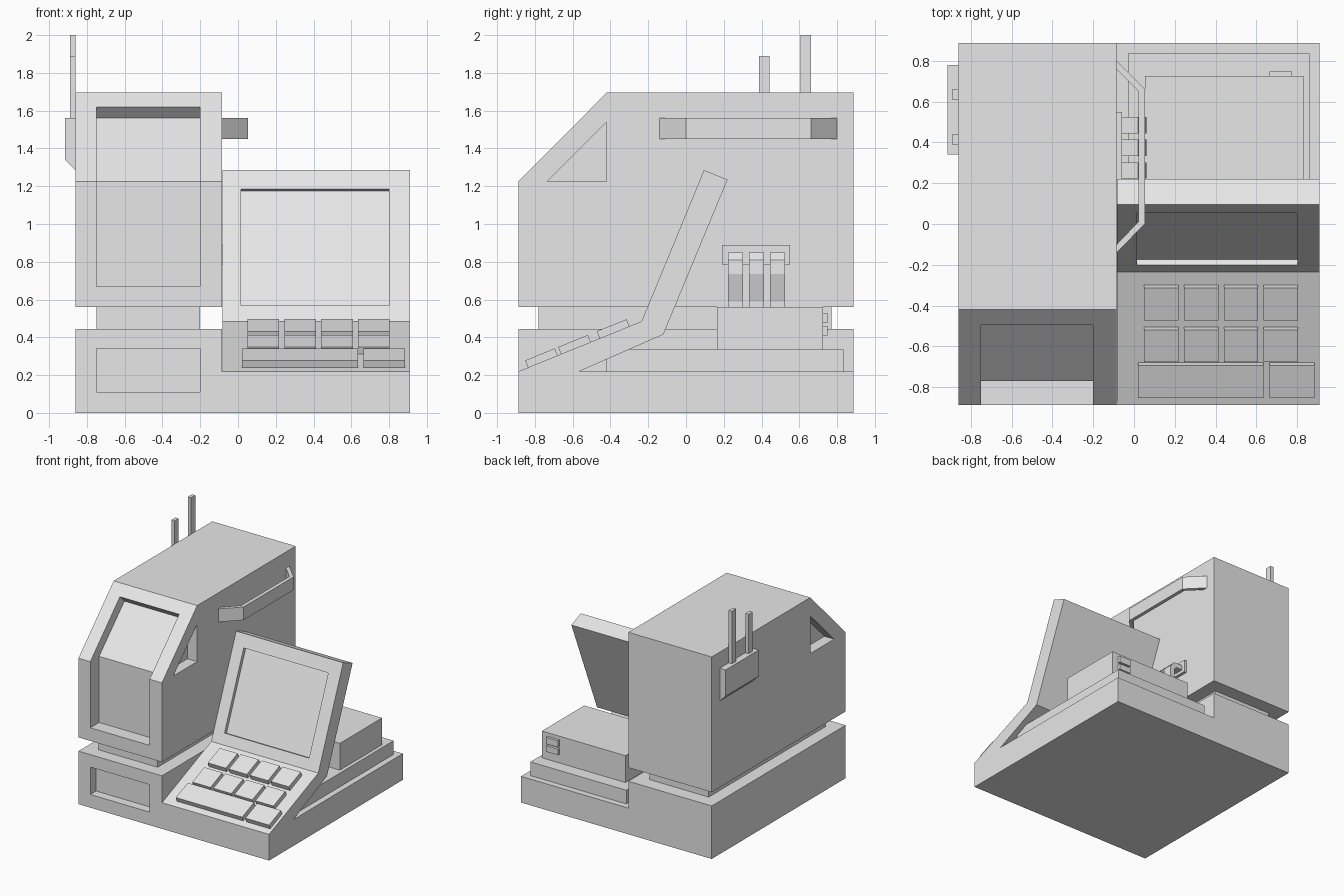
import bpy
import bmesh
import math
from mathutils import Vector, Matrix

cube = bpy.data.objects.get("Cube")
if cube:
    bpy.data.objects.remove(cube, do_unlink=True)

grey = bpy.data.materials.new("light grey")
grey.use_nodes = True
TONE = (0.8, 0.8, 0.8, 1)
grey.diffuse_color = TONE
grey.node_tree.nodes["Principled BSDF"].inputs["Base Color"].default_value = TONE


def prism(name, profile, lo, hi, axis="x"):
    """Extrude a closed 2D profile from lo to hi: (y,z) along x, (x,z) along y, (x,y) along z."""
    place = {"x": lambda p, t: (t, p[0], p[1]),
             "y": lambda p, t: (p[0], t, p[1]),
             "z": lambda p, t: (p[0], p[1], t)}[axis]
    bm = bmesh.new()
    face = bm.faces.new([bm.verts.new(place(p, lo)) for p in profile])
    out = bmesh.ops.extrude_face_region(bm, geom=[face])
    shift = Vector(place((0, 0), hi - lo))
    bmesh.ops.translate(bm, vec=shift, verts=[g for g in out["geom"] if isinstance(g, bmesh.types.BMVert)])
    bmesh.ops.recalc_face_normals(bm, faces=bm.faces)
    mesh = bpy.data.meshes.new(name)
    bm.to_mesh(mesh)
    bm.free()
    mesh.materials.append(grey)
    obj = bpy.data.objects.new(name, mesh)
    bpy.context.collection.objects.link(obj)
    return obj


def box(name, x, y, z):
    return prism(name, [(y[0], z[0]), (y[1], z[0]), (y[1], z[1]), (y[0], z[1])], *x)


def carve(target, cutter):
    """Subtract the cutter from the target and discard it."""
    cutter.hide_render = True
    mod = target.modifiers.new("carve", "BOOLEAN")
    mod.operation = "DIFFERENCE"
    mod.solver = "EXACT"
    mod.object = cutter
    bpy.context.view_layer.objects.active = target
    bpy.ops.object.modifier_apply(modifier=mod.name)
    bpy.data.objects.remove(cutter, do_unlink=True)


def along(origin, direction, s, t):
    """Point s along a slope and t out from its upper face."""
    d = Vector(direction).normalized()
    p = Vector(origin) + d * s + Vector((-d.y, d.x)) * t
    return p.x, p.y


LEFT, RIGHT = -0.86, -0.085      # tower sides
SIDE, BACK = 0.91, 0.887         # base side and depth
INSET = (-0.75, -0.2)            # shared width of recesses

# Base: low slab with a raised plinth under the tower
base = prism("base", [(LEFT, 0), (SIDE, 0), (SIDE, 0.22), (RIGHT, 0.22), (RIGHT, 0.445), (LEFT, 0.445)],
             -BACK, BACK, "y")
carve(base, box("slot_cutter", INSET, (-1, -0.81), (0.11, 0.34)))

# Neck and tower with sloped upper front
box("neck", INSET, (-0.78, 0.77), (0.44, 0.565))
tower = prism("tower", [(-BACK, 0.56), (BACK, 0.56), (BACK, 1.695), (-0.42, 1.695), (-BACK, 1.225)],
              LEFT, RIGHT)
carve(tower, prism("display_cutter", [(-1.1, 0.67), (-0.77, 0.67), (-0.77, 1.225), (-0.435, 1.56),
                                      (-0.635, 1.76), (-1.1, 1.3)], *INSET))

# Triangular pockets on both tower sides
for side, inward in ((LEFT, 1), (RIGHT, -1)):
    ends = sorted((side - 0.05 * inward, side + 0.09 * inward))
    carve(tower, prism("window_cutter", [(-0.735, 1.225), (-0.42, 1.225), (-0.42, 1.54)], *ends))

# Folded console: keyboard slope and upright screen
FRONT, FOLD, TOP = Vector((-BACK, 0.22)), Vector((-0.235, 0.485)), Vector((0.095, 1.285))
console = prism("console", [FRONT, FOLD, TOP, (0.22, 1.235), (-0.12, 0.415), (-0.565, 0.22)], -0.083, SIDE)
rise = TOP - FOLD
carve(console, prism("screen_cutter", [along(FOLD, rise, s, t) for s, t in
                                       ((0.09, -0.03), (0.758, -0.03), (0.758, 0.1), (0.09, 0.1))], 0.015, 0.8))

# Keys: two rows of four, then a wide and a narrow key
columns = [(0.05 + 0.195 * i, 0.218 + 0.195 * i) for i in range(4)]
rows = [(0.054, [(0.02, 0.635), (0.665, 0.885)]), (0.243, columns), (0.464, columns)]
for r, (start, spans) in enumerate(rows):
    outline = [along(FRONT, FOLD - FRONT, s, t) for s, t in
               ((start, -0.01), (start + 0.17, -0.01), (start + 0.17, 0.04), (start, 0.04))]
    for c, span in enumerate(spans):
        prism(f"key_{r}_{c}", outline, *span)

# Stepped housing behind the console
box("lower_housing", (-0.03, 0.86), (-0.42, 0.835), (0.21, 0.335))
box("upper_housing", (0.055, 0.83), (0.165, 0.725), (0.33, 0.56))
for i in range(2):
    box(f"rear_socket_{i}", (0.665, 0.775), (0.72, 0.748), (0.41 + 0.065 * i, 0.46 + 0.07 * i))

# Carrying handle on the tower side
prism("handle", [(RIGHT, 0.8), (0.053, 0.662), (0.053, 0), (RIGHT, -0.14),
                 (RIGHT, -0.1), (0.022, 0.012), (0.022, 0.65), (RIGHT, 0.757)], 1.45, 1.56, "z")

# Cable bracket and three flat cables
box("cable_bracket", (RIGHT, -0.06), (0.19, 0.55), (0.785, 0.89))
loop = [(-0.07, 0.85), (0.02, 0.85), (0.058, 0.81), (0.062, 0.735), (0.02, 0.59), (0.02, 0.33),
        (-0.02, 0.33), (-0.02, 0.6), (0.022, 0.735), (0.018, 0.79), (0, 0.81), (-0.07, 0.81)]
for i in range(3):
    prism(f"cable_{i}", loop, 0.222 + 0.111 * i, 0.302 + 0.111 * i, "y")

# Antenna mount and aerials
prism("antenna_mount", [(LEFT, 1.285), (LEFT, 1.56), (-0.915, 1.56), (-0.915, 1.34)], 0.34, 0.78, "y")
for name, y, height in (("short_antenna", 0.387, 1.89), ("tall_antenna", 0.607, 2.0)):
    box(name, (-0.89, LEFT), (y, y + 0.055), (1.55, height))
